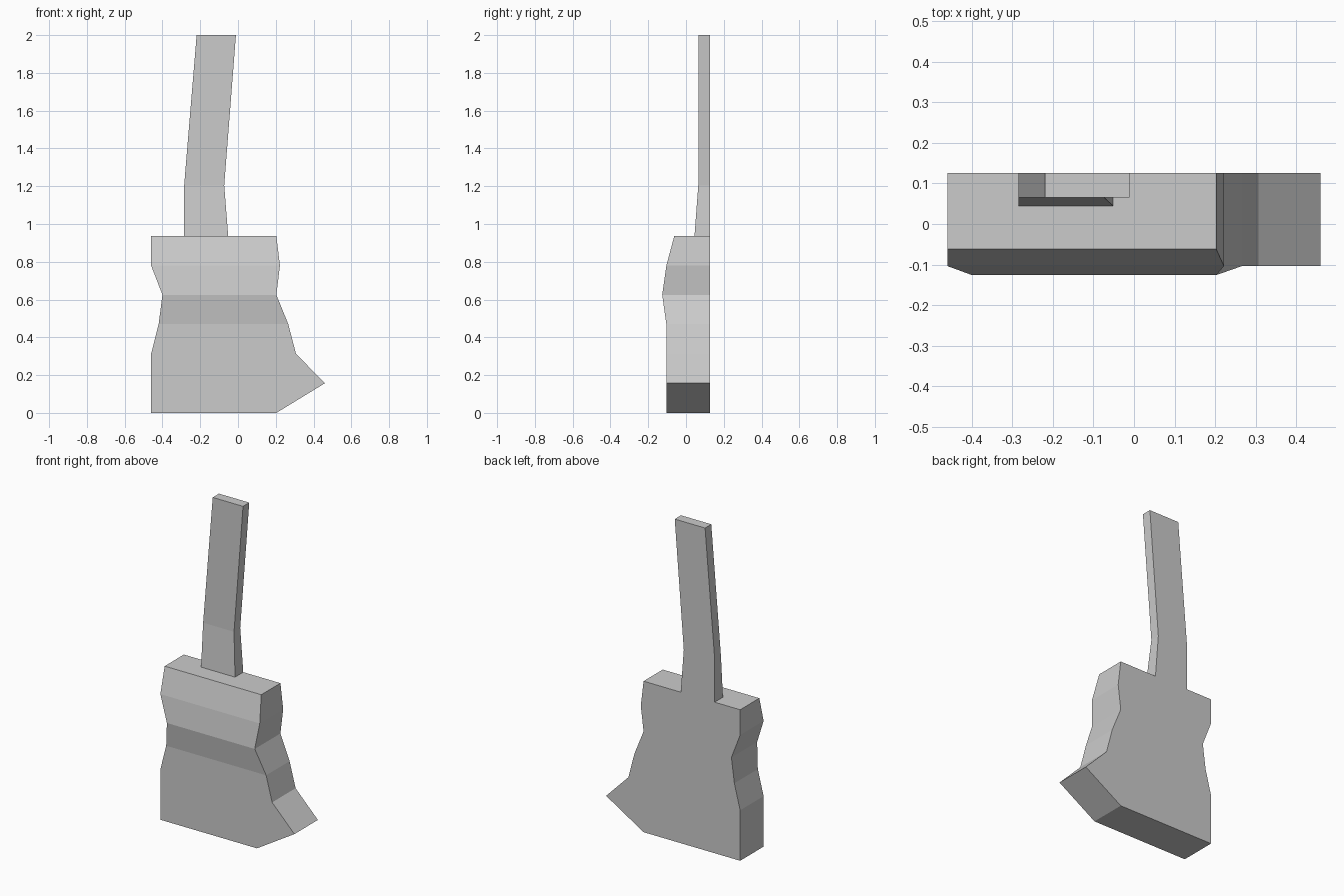
import bpy, bmesh

if "Cube" in bpy.data.objects:
    bpy.data.objects.remove(bpy.data.objects["Cube"])

BACK = 0.126


def loft(name, levels, cap_bottom=True):
    """Stack rectangular sections (z, left, right, front) sharing a flat back."""
    bm = bmesh.new()
    rings = []
    for z, left, right, front in levels:
        corners = ((left, front), (right, front), (right, BACK), (left, BACK))
        rings.append([bm.verts.new((x, y, z)) for x, y in corners])
    for low, high in zip(rings, rings[1:]):
        for i in range(4):
            j = (i + 1) % 4
            bm.faces.new((low[i], low[j], high[j], high[i]))
    bm.faces.new(rings[-1])
    if cap_bottom:
        bm.faces.new(rings[0][::-1])
    mesh = bpy.data.meshes.new(name)
    bm.to_mesh(mesh)
    bm.free()
    obj = bpy.data.objects.new(name, mesh)
    bpy.context.collection.objects.link(obj)
    return obj


# Wide body with a pointed lower corner and a pinched waist
loft("body", [
    (0.000, -0.46, 0.203, -0.104),
    (0.157, -0.46, 0.460, -0.104),
    (0.313, -0.46, 0.307, -0.104),
    (0.470, -0.42, 0.266, -0.104),
    (0.625, -0.40, 0.203, -0.126),
    (0.780, -0.46, 0.222, -0.104),
    (0.937, -0.46, 0.203, -0.062),
])

# Thin bent neck, open underneath where it sits on the body
loft("neck", [
    (0.937, -0.285, -0.052, 0.045),
    (1.205, -0.285, -0.073, 0.065),
    (2.000, -0.219, -0.011, 0.065),
], cap_bottom=False)
